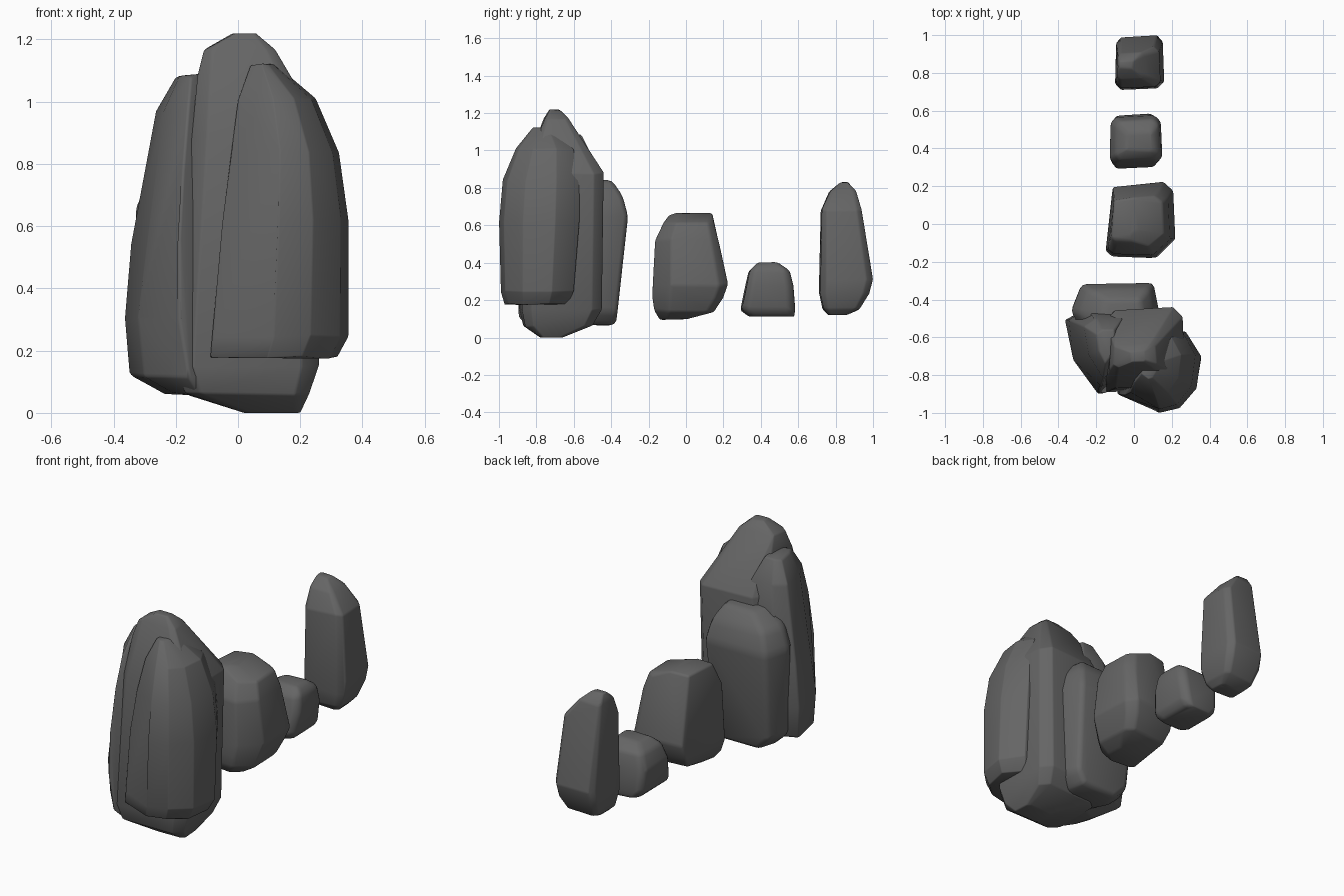
import bpy, bmesh, math, random

if "Cube" in bpy.data.objects:
    bpy.data.objects.remove(bpy.data.objects["Cube"])

random.seed(7)
stone = bpy.data.materials.new("grey stone")
stone.use_nodes = True
GREY = (0.13, 0.13, 0.13, 1)
stone.diffuse_color = GREY
stone.node_tree.nodes["Principled BSDF"].inputs["Base Color"].default_value = GREY

# Plan outlines inside a unit square, going anticlockwise
WEDGE = [(0, .22), (.45, 0), (.72, .06), (.94, .3), (1, .7), (.8, 1), (.2, .95)]
BLOCK = [(0, .12), (.12, 0), (.88, .03), (1, .15), (.97, .88), (.85, 1), (.12, .96), (.02, .85)]
NOTCHED = [(0, .1), (.1, .02), (.72, 0), (.78, .17), (1, .25), (.97, .88), (.83, 1), (.1, .93)]
SLAB = [(0, .5), (.2, 0), (.8, 0), (1, .45), (.93, .97), (.12, .95)]
FLANK = [(.12, .4), (.48, 0), (.75, .2), (1, .5), (.95, 1), (.3, 1), (0, .87)]


def rock(name, outline, levels, bevel=0.025, jitter=0.006):
    """Hull of stacked outlines; each level is z, x range, y range."""
    bm = bmesh.new()
    for z, x0, x1, y0, y1 in levels:
        for u, v in outline:
            wobble = random.uniform(-jitter, jitter) if z > 0 else 0
            bm.verts.new((x0 + u * (x1 - x0), y0 + v * (y1 - y0), z + wobble))
    hull = bmesh.ops.convex_hull(bm, input=bm.verts)
    inner = hull["geom_interior"] + hull["geom_unused"]
    loose = {g for g in inner if isinstance(g, bmesh.types.BMVert)}
    bmesh.ops.delete(bm, geom=list(loose), context="VERTS")
    bmesh.ops.remove_doubles(bm, verts=bm.verts, dist=0.012)
    bmesh.ops.dissolve_limit(bm, angle_limit=math.radians(7), verts=bm.verts, edges=bm.edges)
    bmesh.ops.recalc_face_normals(bm, faces=bm.faces)
    mesh = bpy.data.meshes.new(name)
    bm.to_mesh(mesh)
    bm.free()
    mesh.materials.append(stone)
    mesh.polygons.foreach_set("use_smooth", [True] * len(mesh.polygons))
    obj = bpy.data.objects.new(name, mesh)
    bpy.context.collection.objects.link(obj)
    # Worn edges
    worn = obj.modifiers.new("worn edges", "BEVEL")
    worn.width = bevel
    worn.segments = 2
    worn.limit_method = "ANGLE"
    worn.angle_limit = math.radians(20)


# Tall cluster
rock("front_boulder", WEDGE, [
    (.18, -.09, .32, -.97, -.63), (.25, -.08, .355, -.99, -.6),
    (.62, -.05, .355, -1.0, -.57), (.84, -.02, .325, -.98, -.57),
    (1.01, .0, .25, -.91, -.6), (1.12, .04, .12, -.82, -.7)])
rock("central_boulder", BLOCK, [
    (.0, .02, .2, -.78, -.66), (.06, -.17, .23, -.87, -.5), (.15, -.2, .26, -.89, -.45),
    (.5, -.18, .27, -.9, -.43), (.88, -.15, .27, -.87, -.44),
    (1.08, -.13, .17, -.8, -.56), (1.17, -.11, .12, -.76, -.63), (1.215, -.02, .06, -.73, -.67)])
rock("side_boulder", FLANK, [
    (.06, -.24, .0, -.85, -.6), (.12, -.35, .05, -.9, -.47), (.3, -.365, .0, -.9, -.45),
    (.55, -.345, -.02, -.89, -.45), (.8, -.3, -.04, -.86, -.47),
    (.97, -.265, -.05, -.82, -.5), (1.085, -.2, -.1, -.74, -.56)])
rock("back_boulder", SLAB, [
    (.07, -.22, .05, -.6, -.37), (.14, -.31, .11, -.62, -.355),
    (.65, -.335, .135, -.62, -.3), (.76, -.29, .11, -.62, -.33), (.84, -.17, .05, -.6, -.39)])

# Row of separate stones
rock("large_stone", NOTCHED, [
    (.1, -.1, .1, -.14, .02), (.14, -.13, .17, -.17, .15), (.21, -.15, .2, -.18, .2),
    (.28, -.15, .22, -.18, .225), (.52, -.14, .19, -.165, .175),
    (.61, -.13, .16, -.12, .15), (.66, -.12, .02, -.09, .14)])
rock("small_stone", BLOCK, [
    (.115, -.08, .1, .33, .58), (.15, -.12, .13, .29, .585),
    (.28, -.13, .15, .315, .575), (.36, -.1, .14, .335, .555), (.4, -.04, .11, .38, .49)])
rock("upright_stone", BLOCK, [
    (.12, -.05, .1, .76, .86), (.15, -.08, .13, .73, .93), (.24, -.1, .155, .71, .98),
    (.31, -.1, .16, .71, 1.0), (.68, -.095, .14, .72, .94),
    (.78, -.09, .06, .765, .91), (.83, -.08, .0, .82, .87)])
